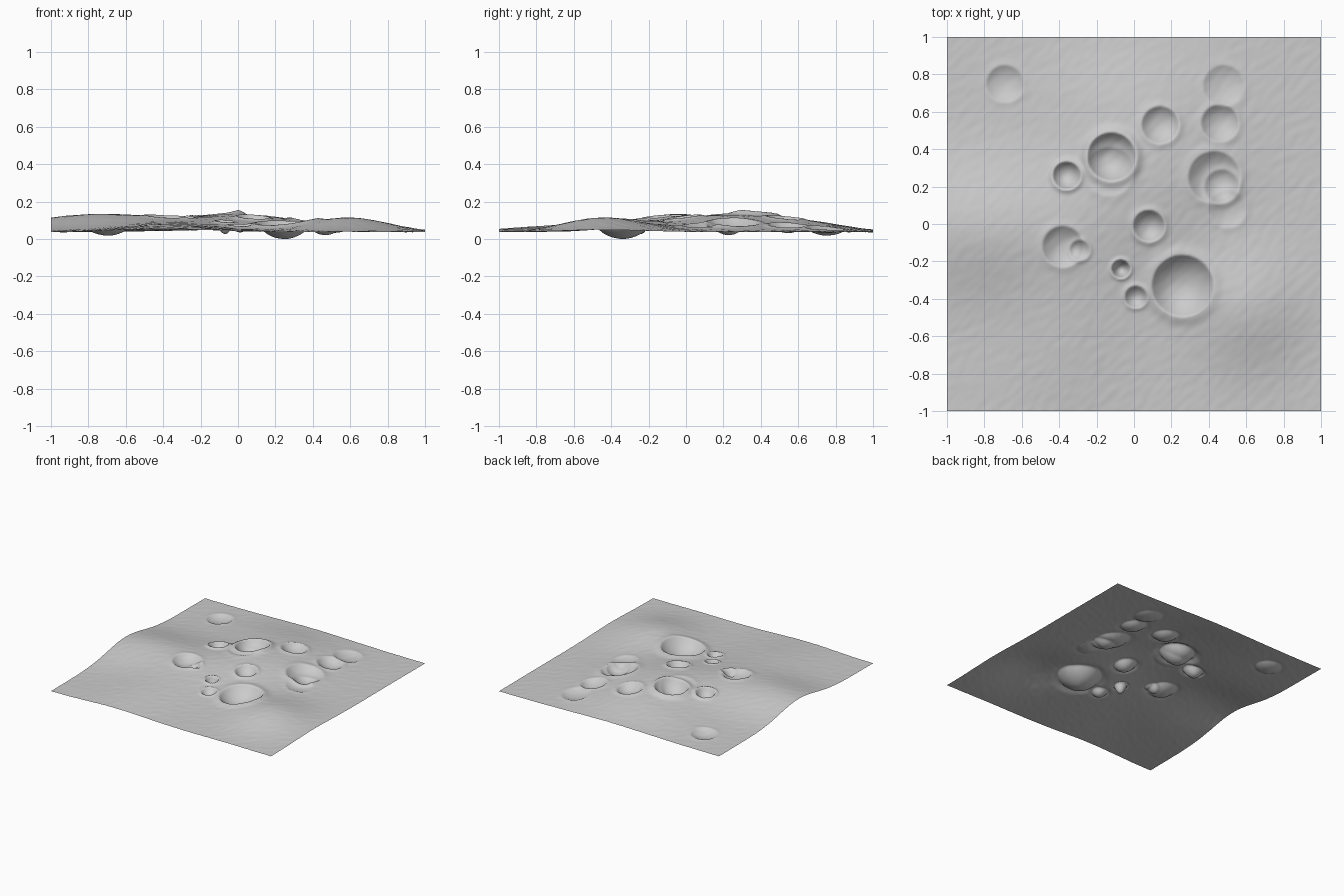
import bpy
import bmesh
from math import exp, hypot
from mathutils import Vector, noise

cube = bpy.data.objects.get("Cube")
if cube:
    bpy.data.objects.remove(cube)

CELLS = 240
BASE = 0.035

# Broad hills: x, y, height, spread x, spread y
HILLS = [
    (0.05, 0.25, 0.09, 0.45, 0.5),
    (0.6, -0.45, 0.075, 0.3, 0.3),
    (-0.8, -0.03, 0.09, 0.5, 0.33),
    (-0.4, -0.55, 0.04, 0.35, 0.5),
    (-0.1, 0.7, 0.02, 0.5, 0.25),
]

# Craters: x, y, rim radius, depth, rim height
CRATERS = [
    (-0.69, 0.75, 0.10, 0.025, 0.003),
    (0.48, 0.74, 0.11, 0.022, 0.003),
    (0.46, 0.54, 0.10, 0.035, 0.006),
    (0.14, 0.53, 0.10, 0.04, 0.008),
    (-0.13, 0.28, 0.13, 0.015, 0.004),
    (-0.12, 0.36, 0.13, 0.06, 0.022),
    (-0.36, 0.26, 0.075, 0.045, 0.014),
    (0.43, 0.25, 0.14, 0.045, 0.008),
    (0.47, 0.20, 0.09, 0.015, 0.006),
    (0.50, 0.08, 0.10, 0.015, 0.003),
    (0.08, -0.01, 0.085, 0.045, 0.010),
    (-0.38, -0.12, 0.11, 0.04, 0.006),
    (-0.29, -0.14, 0.055, 0.018, 0.006),
    (-0.07, -0.24, 0.05, 0.06, 0.010),
    (0.01, -0.39, 0.06, 0.03, 0.008),
    (0.26, -0.33, 0.165, 0.073, 0.015),
]


def crater_height(x, y, cx, cy, radius, depth, rim):
    """Rounded bowl with a raised lip that fades outwards."""
    d = hypot(x - cx, y - cy) / radius
    if d < 1:
        return rim * d ** 4 - depth * (1 - d * d)
    return rim * exp(-((d - 1) / 0.25) ** 2)


def ground_height(x, y):
    z = BASE
    for hx, hy, height, sx, sy in HILLS:
        z += height * exp(-((x - hx) / sx) ** 2 - ((y - hy) / sy) ** 2)
    for crater in CRATERS:
        z += crater_height(x, y, *crater)
    # Fine diagonal grain
    grain = Vector(((x + y) * 9, (x - y) * 20, 0))
    return z + 0.0015 * noise.noise(grain)


# Ground sheet
bm = bmesh.new()
bmesh.ops.create_grid(bm, x_segments=CELLS, y_segments=CELLS, size=1)
for v in bm.verts:
    v.co.z = ground_height(v.co.x, v.co.y)
lowest = min(v.co.z for v in bm.verts)
bmesh.ops.translate(bm, verts=bm.verts, vec=(0, 0, -lowest))
for face in bm.faces:
    face.smooth = True
mesh = bpy.data.meshes.new("cratered_ground")
bm.to_mesh(mesh)
bm.free()
ground = bpy.data.objects.new("cratered_ground", mesh)
bpy.context.collection.objects.link(ground)

# Grey dust
dust = bpy.data.materials.new("grey_dust")
dust.use_nodes = True
color = (0.6, 0.6, 0.6, 1)
dust.diffuse_color = color
dust.node_tree.nodes["Principled BSDF"].inputs["Base Color"].default_value = color
mesh.materials.append(dust)
